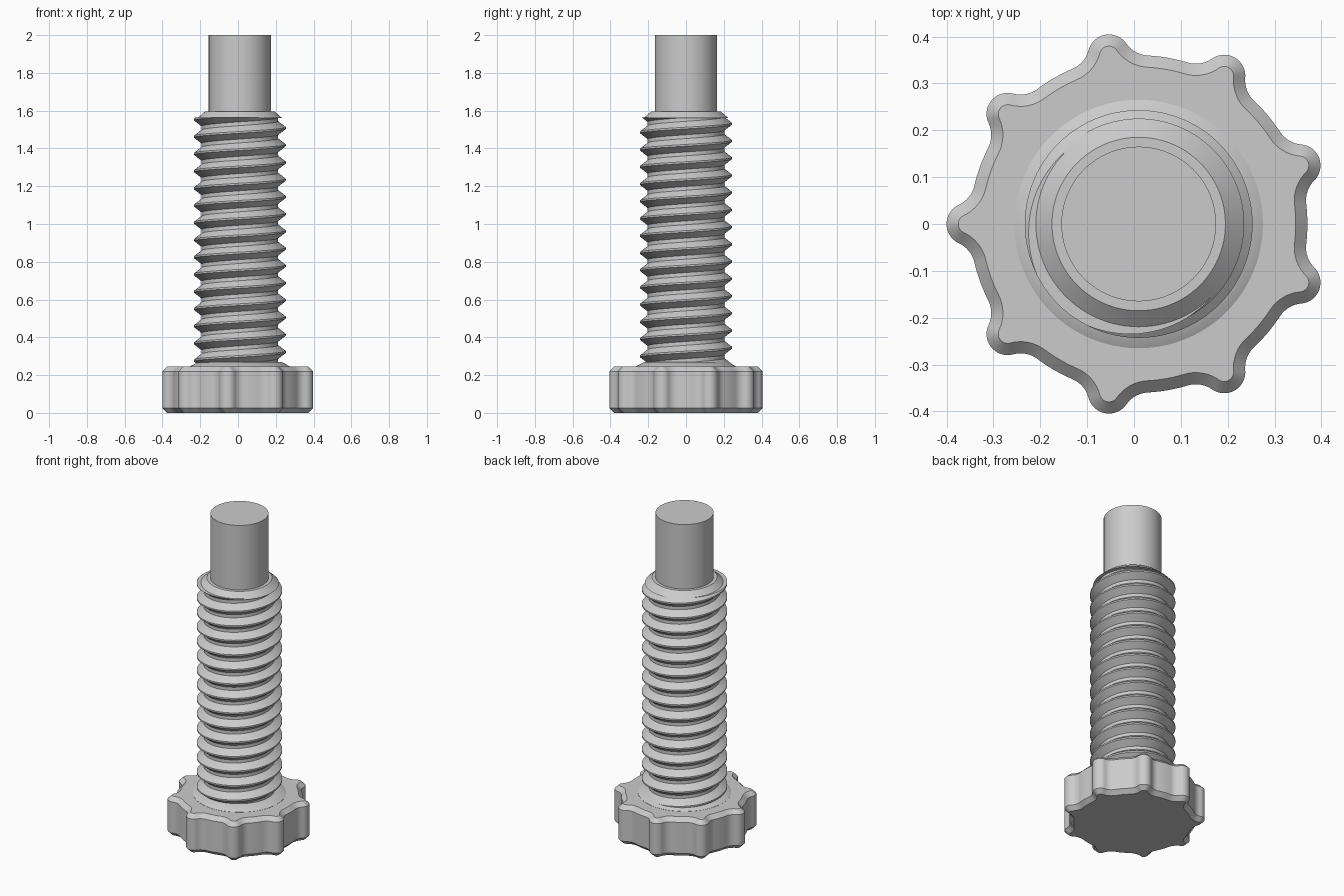
import bpy
import bmesh
from math import sin, cos, pi, tau, acos, atan2, radians
from mathutils import Vector

cube = bpy.data.objects.get("Cube")
if cube:
    bpy.data.objects.remove(cube, do_unlink=True)

AXIS_X = 0.01      # the lobed head is odd-sided, so the axis sits off centre
SEGMENTS = 96

grey = bpy.data.materials.new("plain_grey")
grey.use_nodes = True
colour = (0.6, 0.6, 0.6, 1)
grey.diffuse_color = colour
grey.node_tree.nodes["Principled BSDF"].inputs["Base Color"].default_value = colour


def finish(bm, name):
    bmesh.ops.recalc_face_normals(bm, faces=bm.faces)
    mesh = bpy.data.meshes.new(name)
    bm.to_mesh(mesh)
    bm.free()
    mesh.materials.append(grey)
    for poly in mesh.polygons:
        poly.use_smooth = True
    mesh.set_sharp_from_angle(angle=radians(30))
    obj = bpy.data.objects.new(name, mesh)
    obj.location.x = AXIS_X
    bpy.context.collection.objects.link(obj)
    return obj


def loft(name, loops):
    """Skin a stack of closed point loops and cap both ends."""
    bm = bmesh.new()
    rings = [[bm.verts.new(p) for p in loop] for loop in loops]
    for low, high in zip(rings, rings[1:]):
        for i in range(len(low)):
            j = (i + 1) % len(low)
            bm.faces.new((low[i], low[j], high[j], high[i]))
    bm.faces.new(rings[0][::-1])
    bm.faces.new(rings[-1])
    return finish(bm, name)


def circle(r, z):
    return [(r * cos(tau * i / SEGMENTS), r * sin(tau * i / SEGMENTS), z)
            for i in range(SEGMENTS)]


def arc(cx, cy, r, start, end, steps):
    angles = [start + (end - start) * i / steps for i in range(steps + 1)]
    return [Vector((cx + r * cos(a), cy + r * sin(a))) for a in angles]


def knob_outline(inset, z, lobes=9):
    """Round body with small lobes blended in by concave fillets."""
    body, lobe, fillet, reach = 0.36, 0.045, 0.06, 0.365
    d, s = body + fillet, lobe + fillet
    theta = acos((d * d + reach * reach - s * s) / (2 * d * reach))
    fx, fy = d * cos(theta), d * sin(theta)
    beta = atan2(fy, fx - reach)
    half = arc(reach, 0, lobe - inset, 0, beta, 8)
    half += arc(fx, fy, fillet + inset, beta + pi, theta + pi, 8)[1:]
    half += arc(0, 0, body - inset, theta, pi / lobes, 3)[1:]
    sector = [Vector((p.x, -p.y)) for p in half[-2:0:-1]] + half
    points = []
    for k in range(lobes):
        turn = pi + k * tau / lobes
        for p in sector:
            points.append((p.x * cos(turn) - p.y * sin(turn),
                           p.x * sin(turn) + p.y * cos(turn), z))
    return points


# Lobed head with chamfered rims
loft("lobed_head", [knob_outline(i, z) for i, z in
                    ((0.025, 0), (0, 0.025), (0, 0.22), (0.025, 0.245))])

# Tapered collar between head and thread
loft("collar", [circle(0.265, 0.24), circle(0.265, 0.246), circle(0.22, 0.27)])

# Chamfered shoulder above the thread, and the plain pin
loft("thread_shoulder", [circle(0.225, 1.56), circle(0.185, 1.595)])
loft("plain_pin", [circle(0.165, 1.58), circle(0.165, 2)])

# Right-hand screw thread: a helical strip trimmed flat at both ends
PITCH, TURNS, START = 0.0912, 18, 0.0944
ROOT, CREST = 0.203, 0.243
profile = [(0, ROOT), (0.11, ROOT), (0.45, CREST), (0.55, CREST), (0.89, ROOT), (1, ROOT)]
bm = bmesh.new()
previous = None
for i in range(SEGMENTS * TURNS + 1):
    a = tau * i / SEGMENTS
    column = [bm.verts.new((r * cos(a), r * sin(a),
                            START + PITCH * (i / SEGMENTS + t))) for t, r in profile]
    if previous:
        for j in range(len(profile) - 1):
            bm.faces.new((previous[j], column[j], column[j + 1], previous[j + 1]))
    previous = column
bmesh.ops.remove_doubles(bm, verts=bm.verts, dist=0.00002)
for z, side in ((0.25, -1), (1.565, 1)):
    bmesh.ops.bisect_plane(bm, geom=bm.verts[:] + bm.edges[:] + bm.faces[:],
                           plane_co=(0, 0, z), plane_no=(0, 0, side), clear_outer=True)
bmesh.ops.holes_fill(bm, edges=[e for e in bm.edges if e.is_boundary], sides=0)
finish(bm, "screw_thread")
